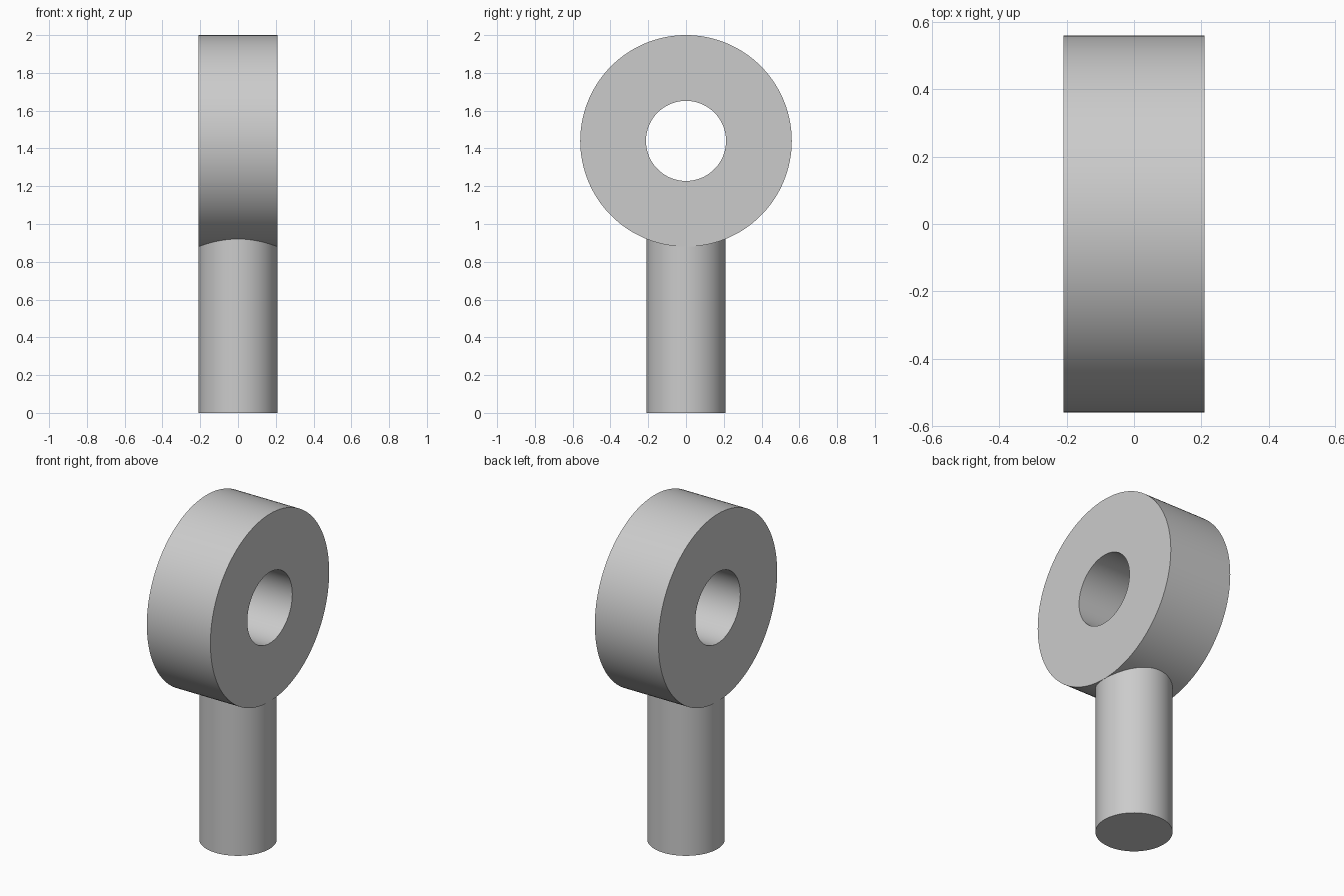
import bpy, bmesh, math
from mathutils import Vector

cube = bpy.data.objects.get("Cube")
if cube:
    bpy.data.objects.remove(cube, do_unlink=True)

SEGMENTS = 128
RING_Z, OUTER_R, HOLE_R, HALF_WIDTH = 1.44, 0.56, 0.212, 0.21
SHAFT_R, SHAFT_TOP = 0.209, 1.0

steel = bpy.data.materials.new("grey_steel")
steel.use_nodes = True
colour = (0.6, 0.6, 0.6, 1)
steel.diffuse_color = colour
steel.node_tree.nodes["Principled BSDF"].inputs["Base Color"].default_value = colour


def lathe(name, profile, centre, axis, closed):
    """Spin a profile of (radius, distance along axis) points around x or z."""
    bm = bmesh.new()
    along = Vector((1, 0, 0)) if axis == "X" else Vector((0, 0, 1))
    out = Vector((0, 1, 0))
    verts = [bm.verts.new(out * r + along * d) for r, d in profile]
    edges = [bm.edges.new(pair) for pair in zip(verts, verts[1:])]
    if closed:
        edges.append(bm.edges.new((verts[-1], verts[0])))
    bmesh.ops.spin(bm, geom=verts + edges, cent=(0, 0, 0), axis=along,
                   angle=math.tau, steps=SEGMENTS, use_merge=True)
    bmesh.ops.remove_doubles(bm, verts=bm.verts, dist=0.0001)
    bmesh.ops.recalc_face_normals(bm, faces=bm.faces)
    mesh = bpy.data.meshes.new(name)
    bm.to_mesh(mesh)
    bm.free()
    obj = bpy.data.objects.new(name, mesh)
    obj.location = centre
    mesh.materials.append(steel)
    bpy.context.collection.objects.link(obj)
    bpy.ops.object.select_all(action="DESELECT")
    obj.select_set(True)
    bpy.context.view_layer.objects.active = obj
    bpy.ops.object.shade_smooth_by_angle(angle=math.radians(30))
    return obj


# Upright eye with a bore through it from side to side
lathe("eye_ring", [(HOLE_R, -HALF_WIDTH), (OUTER_R, -HALF_WIDTH),
                   (OUTER_R, HALF_WIDTH), (HOLE_R, HALF_WIDTH)],
      (0, 0, RING_Z), "X", True)

# Round shank, its top buried in the eye
lathe("shank", [(0, 0), (SHAFT_R, 0), (SHAFT_R, SHAFT_TOP), (0, SHAFT_TOP)],
      (0, 0, 0), "Z", False)
